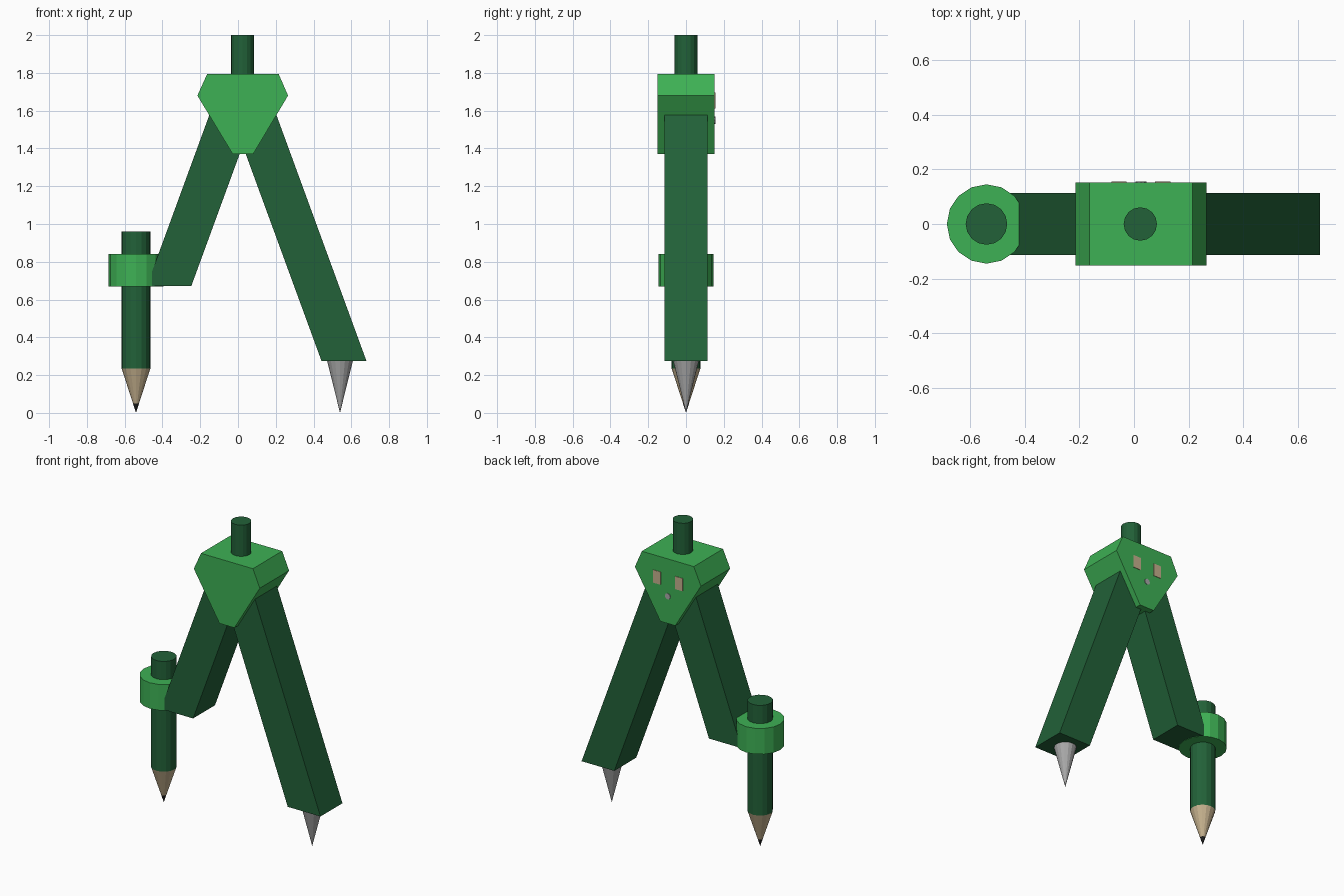
import bpy, bmesh, math
from mathutils import Matrix

if "Cube" in bpy.data.objects:
    bpy.data.objects.remove(bpy.data.objects["Cube"])


def material(name, rgb):
    m = bpy.data.materials.new(name)
    m.diffuse_color = (*rgb, 1)
    m.use_nodes = True
    m.node_tree.nodes["Principled BSDF"].inputs["Base Color"].default_value = m.diffuse_color
    return m


LIGHT = material("light green", (0.048, 0.44, 0.09))
DARK = material("dark green", (0.016, 0.12, 0.040))
WOOD = material("bare wood", (0.56, 0.44, 0.27))
STEEL = material("steel grey", (0.40, 0.40, 0.40))
LEAD = material("pencil lead", (0.012, 0.012, 0.012))


def finish(bm, name, mat):
    bmesh.ops.recalc_face_normals(bm, faces=bm.faces)
    me = bpy.data.meshes.new(name)
    bm.to_mesh(me)
    bm.free()
    me.materials.append(mat)
    ob = bpy.data.objects.new(name, me)
    bpy.context.collection.objects.link(ob)
    return ob


def prism(name, profile, y0, y1, mat):
    """Extrude an (x, z) profile along y."""
    bm = bmesh.new()
    face = bm.faces.new([bm.verts.new((x, y0, z)) for x, z in profile])
    ext = bmesh.ops.extrude_face_region(bm, geom=[face])["geom"]
    verts = [v for v in ext if isinstance(v, bmesh.types.BMVert)]
    bmesh.ops.translate(bm, verts=verts, vec=(0, y1 - y0, 0))
    return finish(bm, name, mat)


def round_part(name, x, z0, z1, r0, r1, mat, sides=16):
    """Upright cylinder or cone between two heights."""
    bm = bmesh.new()
    bmesh.ops.create_cone(bm, cap_ends=True, segments=sides, radius1=r0,
                          radius2=r1, depth=z1 - z0,
                          matrix=Matrix.Translation((x, 0, (z0 + z1) / 2)))
    return finish(bm, name, mat)


# Hub and handle
hub = [(-0.163, 1.795), (0.215, 1.795), (0.265, 1.68),
       (0.08, 1.37), (-0.028, 1.37), (-0.215, 1.68)]
prism("hub", hub, -0.152, 0.152, LIGHT)
round_part("handle", 0.023, 1.75, 2.0, 0.061, 0.061, DARK)

# Legs: slanted bars with level ends
SLOPE = 0.366


def leg(name, side, inner, outer, z0, z1=1.6):
    d = -side * SLOPE * (z1 - z0)
    prism(name, [(inner, z0), (outer, z0), (outer + d, z1), (inner + d, z1)],
          -0.114, 0.114, DARK)


leg("needle_leg", 1, 0.442, 0.68, 0.275)
leg("pencil_leg", -1, -0.247, -0.483, 0.672)

# Needle point
round_part("needle_point", 0.54, 0.0, 0.275, 0.0, 0.068, STEEL)

# Pencil in its collar
PX = -0.54
round_part("pencil_collar", PX, 0.67, 0.84, 0.145, 0.145, LIGHT)
round_part("pencil_body", PX, 0.235, 0.96, 0.076, 0.076, DARK)
round_part("pencil_wood", PX, 0.05, 0.235, 0.016, 0.076, WOOD)
round_part("pencil_lead", PX, 0.0, 0.05, 0.0, 0.016, LEAD)

# Small plates and stud on the back of the hub
for side, name in ((-1, "left_back_plate"), (1, "right_back_plate")):
    cx = 0.025 + side * 0.08
    prism(name, [(cx - 0.028, 1.612), (cx + 0.028, 1.612),
                 (cx + 0.028, 1.696), (cx - 0.028, 1.696)], 0.150, 0.155, WOOD)
stud = [(0.025 + 0.02 * math.cos(a), 1.55 + 0.02 * math.sin(a))
        for a in (math.tau * i / 8 for i in range(8))]
prism("back_stud", stud, 0.150, 0.156, STEEL)
